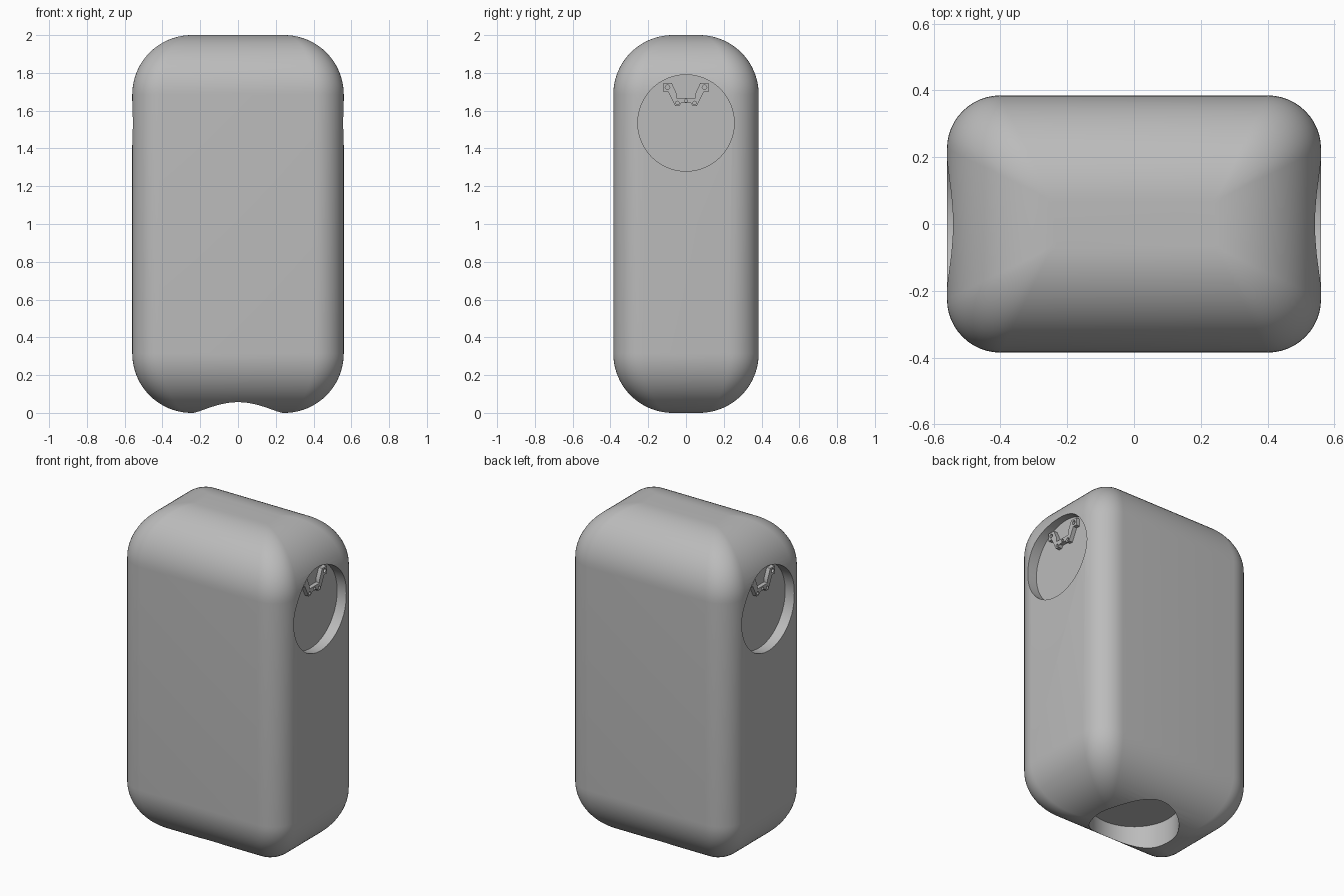
import bpy, bmesh
from math import sin, cos, pi

cube = bpy.data.objects.get("Cube")
if cube:
    bpy.data.objects.remove(cube)

HX, HY, H = 0.56, 0.385, 2.0      # half width, half depth, height
EDGE_R, CORNER_R = 0.315, 0.16    # top/bottom rounding, vertical edge rounding
RECESS_Z, RECESS_R, RECESS_D = 1.535, 0.255, 0.065

grey = bpy.data.materials.new("plain grey")
grey.use_nodes = True
grey.diffuse_color = (0.5, 0.5, 0.5, 1)
grey.node_tree.nodes["Principled BSDF"].inputs["Base Color"].default_value = (0.5, 0.5, 0.5, 1)


def finish(name, bm):
    bmesh.ops.recalc_face_normals(bm, faces=bm.faces)
    mesh = bpy.data.meshes.new(name)
    bm.to_mesh(mesh)
    bm.free()
    mesh.materials.append(grey)
    obj = bpy.data.objects.new(name, mesh)
    bpy.context.collection.objects.link(obj)
    return obj


def select(obj):
    bpy.ops.object.select_all(action='DESELECT')
    obj.select_set(True)
    bpy.context.view_layer.objects.active = obj


def cut_cylinder(obj, loc, radius, depth, along_x=True, sides=96):
    bpy.ops.mesh.primitive_cylinder_add(
        vertices=sides, radius=radius, depth=depth, location=loc,
        rotation=(0, pi / 2 if along_x else 0, 0))
    cutter = bpy.context.object
    cutter.hide_render = True
    select(obj)
    mod = obj.modifiers.new("cut", 'BOOLEAN')
    mod.object, mod.solver = cutter, 'EXACT'
    bpy.ops.object.modifier_apply(modifier=mod.name)
    bpy.data.objects.remove(cutter)


def smooth(obj):
    select(obj)
    bpy.ops.object.shade_smooth_by_angle(angle=pi / 6)


# Body: stacked rounded rectangles that shrink toward top and bottom
def ring(bm, inset, z, steps=12):
    r = max(CORNER_R * (1 - inset / EDGE_R), 0.012)
    verts = []
    for q, (sx, sy) in enumerate([(1, 1), (-1, 1), (-1, -1), (1, -1)]):
        for i in range(steps + 1):
            a = (q + i / steps) * pi / 2
            verts.append(bm.verts.new((sx * (HX - inset - r) + r * cos(a),
                                       sy * (HY - inset - r) + r * sin(a), z)))
    return verts


bm = bmesh.new()
STEPS = 20
levels = []
for i in range(STEPS + 1):
    a = i / STEPS * pi / 2
    levels.append((EDGE_R * (1 - sin(a)), EDGE_R * (1 - cos(a))))
levels += [(inset, H - z) for inset, z in reversed(levels)]
rings = [ring(bm, inset, z) for inset, z in levels]
for low, high in zip(rings, rings[1:]):
    for i in range(len(low)):
        j = (i + 1) % len(low)
        bm.faces.new((low[i], low[j], high[j], high[i]))
bm.faces.new(rings[0])
bm.faces.new(rings[-1])
body = finish("body", bm)

# Round recess in each side and round pocket underneath
for side in (-1, 1):
    cut_cylinder(body, (side * (HX - RECESS_D + 0.25), 0, RECESS_Z), RECESS_R, 0.5)
cut_cylinder(body, (0, 0, -0.1), 0.25, 0.5, along_x=False)
smooth(body)

# Mounting bracket in each recess
half = [(0.0, 1.667), (0.05, 1.667), (0.05, 1.69), (0.075, 1.746), (0.12, 1.746),
        (0.12, 1.70), (0.094, 1.70), (0.057, 1.625), (0.035, 1.625), (0.025, 1.64), (0.0, 1.64)]
outline = half + [(-y, z) for y, z in reversed(half[1:-1])]
holes = [(0.098, 1.724, 0.012), (-0.098, 1.724, 0.012), (0, 1.653, 0.008),
         (0.046, 1.641, 0.009), (-0.046, 1.641, 0.009)]
for side, label in ((-1, "right"), (1, "left")):
    floor = HX - RECESS_D
    bm = bmesh.new()
    face = bm.faces.new([bm.verts.new((side * (floor - 0.005), y, z)) for y, z in outline])
    top = bmesh.ops.extrude_face_region(bm, geom=[face])
    moved = [v for v in top["geom"] if isinstance(v, bmesh.types.BMVert)]
    bmesh.ops.translate(bm, verts=moved, vec=(side * 0.03, 0, 0))
    bracket = finish(label + "_bracket", bm)
    for y, z, r in holes:
        cut_cylinder(bracket, (side * floor, y, z), r, 0.2, sides=20)
    smooth(bracket)
